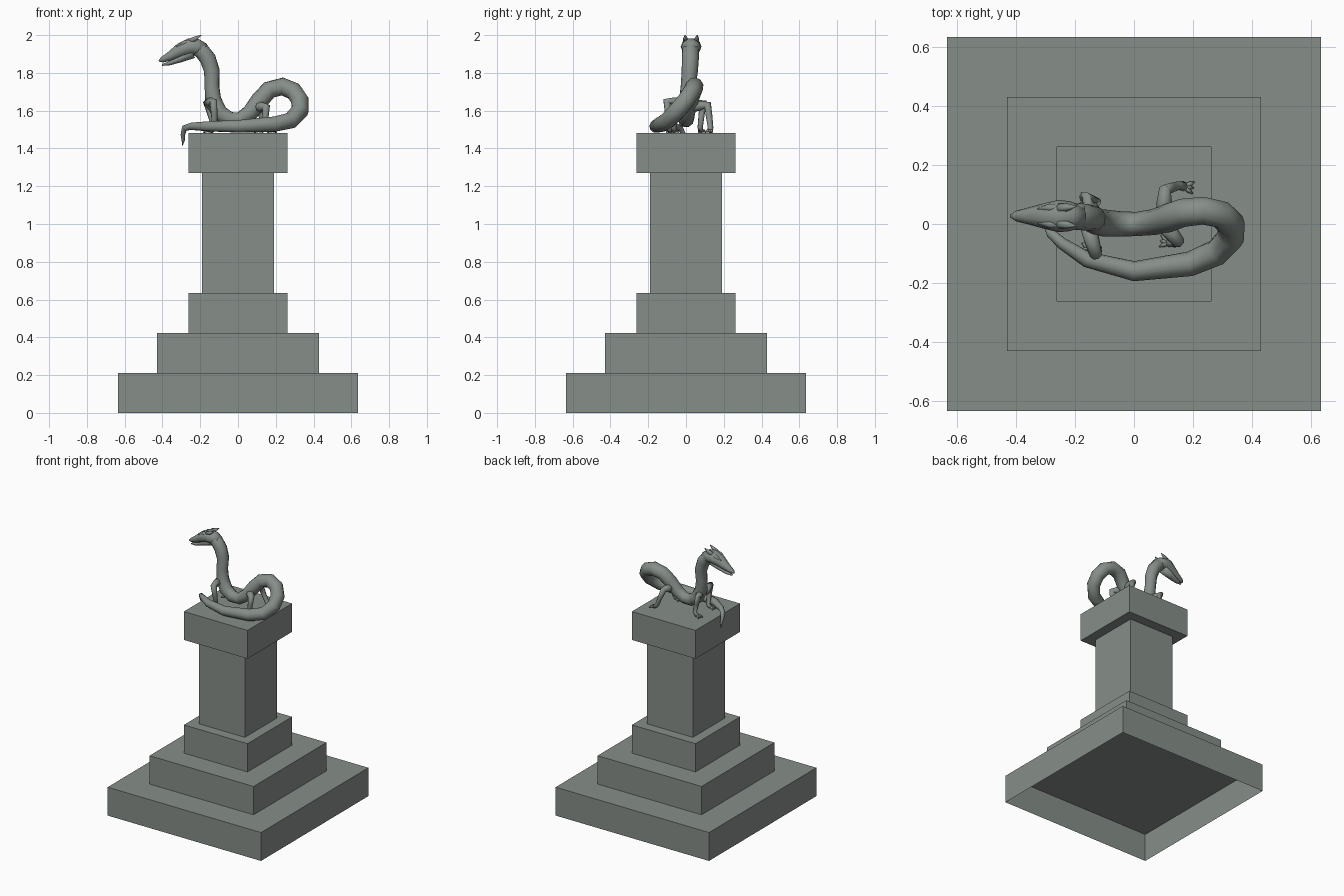
import bpy, bmesh, math
from mathutils import Vector

stone = bpy.data.materials.new("grey_green_stone")
stone.diffuse_color = (0.24, 0.272, 0.25, 1)


def finish(bm, name, smooth=False):
    bmesh.ops.recalc_face_normals(bm, faces=bm.faces[:])
    me = bpy.data.meshes.new(name)
    for f in bm.faces:
        f.smooth = smooth
    bm.to_mesh(me)
    bm.free()
    me.materials.append(stone)
    ob = bpy.data.objects.new(name, me)
    bpy.context.collection.objects.link(ob)
    return ob


def block(name, half, z0, z1, open_bottom=False):
    bm = bmesh.new()
    bmesh.ops.create_cube(bm, size=1)
    for v in bm.verts:
        v.co = (v.co.x * 2 * half, v.co.y * 2 * half, z0 + (v.co.z + 0.5) * (z1 - z0))
    bmesh.ops.recalc_face_normals(bm, faces=bm.faces[:])
    if open_bottom:
        low = [f for f in bm.faces if f.normal.z < -0.5]
        bmesh.ops.delete(bm, geom=low, context='FACES')
        me = bpy.data.meshes.new(name)
        bm.to_mesh(me)
        bm.free()
        me.materials.append(stone)
        ob = bpy.data.objects.new(name, me)
        bpy.context.collection.objects.link(ob)
        return ob
    return finish(bm, name)


def tube(bm, pts, sides=10):
    """Loft rings through points (x, y, z, half_width[, half_height])."""
    P = [Vector(p[:3]) for p in pts]
    T = [(P[min(i + 1, len(P) - 1)] - P[max(i - 1, 0)]).normalized() for i in range(len(P))]
    up = Vector((0, 0, 1)) if abs(T[0].z) < 0.8 else Vector((1, 0, 0))
    rings = []
    for p, c, t in zip(pts, P, T):
        up = (up - t * up.dot(t)).normalized()
        side = t.cross(up)
        w, h = p[3], p[-1]
        rings.append([bm.verts.new(c + side * w * math.cos(a) + up * h * math.sin(a))
                      for a in (2 * math.pi * k / sides for k in range(sides))])
    for a, b in zip(rings, rings[1:]):
        for k in range(sides):
            n = (k + 1) % sides
            bm.faces.new((a[k], a[n], b[n], b[k]))
    bm.faces.new(rings[0])
    bm.faces.new(rings[-1])


# Stepped pedestal
block("pedestal_base", 0.634, 0, 0.212, True)
block("pedestal_middle_step", 0.43, 0.212, 0.424)
block("pedestal_upper_step", 0.263, 0.424, 0.635)
block("pedestal_column", 0.19, 0.635, 1.27)
block("pedestal_cap", 0.263, 1.27, 1.482)

# Serpentine body: neck, belly, raised loop and tail hanging over the edge
bm = bmesh.new()
tube(bm, [(-0.235, 0.026, 1.935, 0.04), (-0.195, 0.025, 1.92, 0.045), (-0.16, 0.023, 1.875, 0.045),
          (-0.138, 0.02, 1.81, 0.043), (-0.138, 0.012, 1.73, 0.040), (-0.132, 0.008, 1.66, 0.044),
          (-0.10, 0.003, 1.59, 0.046), (-0.045, 0.0, 1.553, 0.043), (0.01, 0.0, 1.552, 0.041),
          (0.065, 0.006, 1.59, 0.044), (0.115, 0.02, 1.655, 0.048), (0.165, 0.038, 1.71, 0.048),
          (0.235, 0.045, 1.728, 0.048), (0.295, 0.032, 1.703, 0.048), (0.328, 0.0, 1.655, 0.048),
          (0.328, -0.045, 1.60, 0.047), (0.28, -0.097, 1.548, 0.045), (0.19, -0.135, 1.528, 0.042),
          (0.0, -0.160, 1.517, 0.034), (-0.16, -0.120, 1.517, 0.027), (-0.245, -0.065, 1.517, 0.020),
          (-0.283, -0.03, 1.508, 0.016), (-0.292, -0.012, 1.472, 0.012), (-0.29, 0.0, 1.44, 0.008),
          (-0.295, 0.008, 1.415, 0.002)])
finish(bm, "serpent_body", True)

# Head with upper snout, lower jaw, brows and ears
bm = bmesh.new()
tube(bm, [(-0.175, 0.025, 1.92, 0.036, 0.036), (-0.215, 0.026, 1.935, 0.05, 0.046),
          (-0.255, 0.027, 1.939, 0.055, 0.047), (-0.305, 0.027, 1.919, 0.043, 0.04),
          (-0.36, 0.027, 1.888, 0.028, 0.026), (-0.40, 0.027, 1.870, 0.018, 0.016),
          (-0.418, 0.027, 1.862, 0.006, 0.006)])
finish(bm, "head_and_snout", True)
bm = bmesh.new()
tube(bm, [(-0.24, 0.027, 1.905, 0.038, 0.03), (-0.31, 0.027, 1.872, 0.028, 0.019),
          (-0.365, 0.027, 1.85, 0.018, 0.011), (-0.402, 0.027, 1.842, 0.007, 0.005)])
finish(bm, "lower_jaw", True)
for s, n in ((-1, "front"), (1, "back")):
    bm = bmesh.new()
    tube(bm, [(-0.255, 0.027 + s * 0.026, 1.968, 0.016), (-0.225, 0.027 + s * 0.03, 1.982, 0.013),
              (-0.195, 0.027 + s * 0.033, 2.0, 0.002)], 6)
    finish(bm, n + "_ear", True)
    bm = bmesh.new()
    tube(bm, [(-0.325, 0.027 + s * 0.022, 1.937, 0.005), (-0.285, 0.027 + s * 0.028, 1.958, 0.014),
              (-0.245, 0.027 + s * 0.03, 1.97, 0.008)], 6)
    finish(bm, n + "_brow", True)


def leg(name, hip, knee, ankle, foot, r):
    bm = bmesh.new()
    h, k, a, f = map(Vector, (hip, knee, ankle, foot))
    tube(bm, [(*h, r), (*h.lerp(k, 0.55), r * 0.95), (*k, r * 0.8), (*k.lerp(a, 0.45), r * 0.65),
              (*a, r * 0.55), (*f, r * 0.6)], 8)
    # Three splayed toes
    d = f - a
    d.z = 0
    d.normalize()
    side = Vector((-d.y, d.x, 0))
    for s in (-1, 0, 1):
        e = f + d * 0.032 + side * s * 0.02
        tube(bm, [(*f, 0.009), (*f.lerp(e, 0.6), 0.008), (e.x, e.y, 1.484, 0.002)], 6)
    finish(bm, name, True)


# Four legs
leg("front_near_leg", (-0.155, -0.01, 1.64), (-0.13, -0.102, 1.65), (-0.122, -0.085, 1.505), (-0.145, -0.085, 1.493), 0.027)
leg("front_far_leg", (-0.13, 0.025, 1.62), (-0.165, 0.09, 1.645), (-0.125, 0.075, 1.51), (-0.15, 0.08, 1.493), 0.026)
leg("hind_near_leg", (0.10, 0.0, 1.62), (0.15, -0.06, 1.62), (0.14, -0.065, 1.51), (0.12, -0.062, 1.493), 0.027)
leg("hind_far_leg", (0.10, 0.03, 1.62), (0.105, 0.115, 1.63), (0.15, 0.13, 1.51), (0.17, 0.127, 1.493), 0.027)
